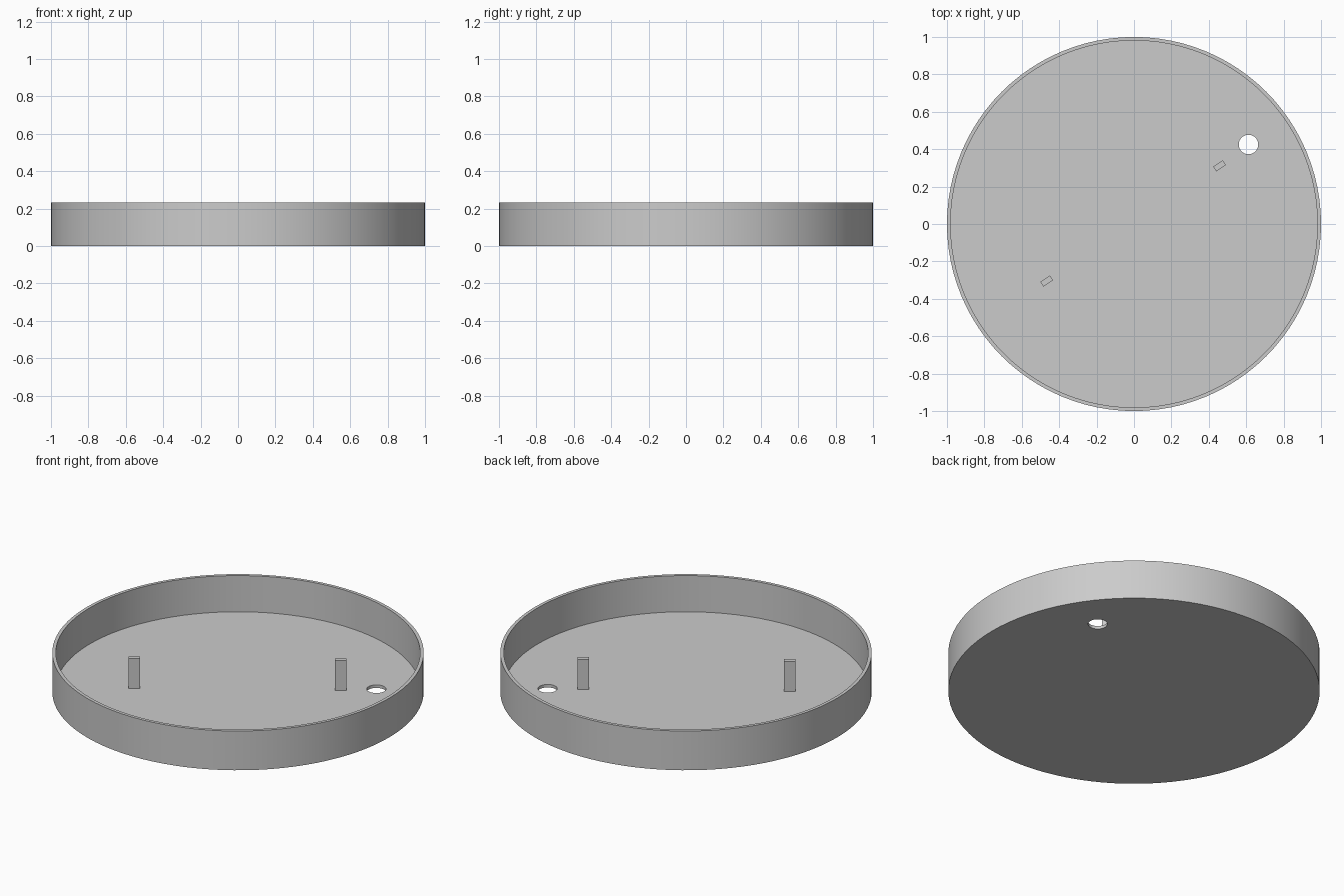
import bpy, bmesh, math

if "Cube" in bpy.data.objects:
    bpy.data.objects.remove(bpy.data.objects["Cube"])

R, WALL, H, FLOOR = 1.0, 0.019, 0.233, 0.018
ANGLE = math.radians(34.5)   # direction of the line through posts and hole

grey = bpy.data.materials.new("light_grey")
grey.diffuse_color = (0.6, 0.6, 0.6, 1)
grey.use_nodes = True
grey.node_tree.nodes["Principled BSDF"].inputs["Base Color"].default_value = grey.diffuse_color


def ring(bm, r, z, n=96):
    return [bm.verts.new((r * math.cos(2 * math.pi * i / n),
                          r * math.sin(2 * math.pi * i / n), z)) for i in range(n)]


def make_object(name, bm):
    bmesh.ops.recalc_face_normals(bm, faces=bm.faces)
    mesh = bpy.data.meshes.new(name)
    bm.to_mesh(mesh)
    bm.free()
    mesh.materials.append(grey)
    obj = bpy.data.objects.new(name, mesh)
    bpy.context.collection.objects.link(obj)
    return obj


def activate(obj):
    bpy.ops.object.select_all(action='DESELECT')
    obj.select_set(True)
    bpy.context.view_layer.objects.active = obj


# Round tray: outer wall, rim, inner wall, floor
bm = bmesh.new()
rings = [ring(bm, r, z) for r, z in
         [(R, 0), (R, H), (R - WALL, H), (R - WALL, FLOOR)]]
for a, b in zip(rings, rings[1:]):
    for i in range(len(a)):
        j = (i + 1) % len(a)
        bm.faces.new((a[i], a[j], b[j], b[i]))
bm.faces.new(rings[0])
bm.faces.new(rings[-1])
tray = make_object("round_tray", bm)

# Drain hole through the floor
bpy.ops.mesh.primitive_cylinder_add(vertices=48, radius=0.052, depth=0.2,
                                    location=(0.612, 0.425, FLOOR / 2))
cutter = bpy.context.object
cutter.name = "hole_cutter"
cutter.hide_render = True
cutter.data.materials.append(grey)
mod = tray.modifiers.new("hole", 'BOOLEAN')
mod.operation = 'DIFFERENCE'
mod.solver = 'EXACT'
mod.object = cutter
activate(tray)
bpy.ops.object.modifier_apply(modifier=mod.name)
bpy.data.objects.remove(cutter)
activate(tray)
bpy.ops.object.shade_smooth_by_angle(angle=math.radians(30))

# Two upright posts
POST_TOP = 0.195
for name, x, y in [("right_post", 0.457, 0.311), ("left_post", -0.467, -0.305)]:
    bm = bmesh.new()
    bmesh.ops.create_cube(bm, size=1)
    bmesh.ops.scale(bm, vec=(0.062, 0.03, POST_TOP - FLOOR + 0.004), verts=bm.verts)
    post = make_object(name, bm)
    post.location = (x, y, (POST_TOP + FLOOR - 0.004) / 2)
    post.rotation_euler.z = ANGLE
